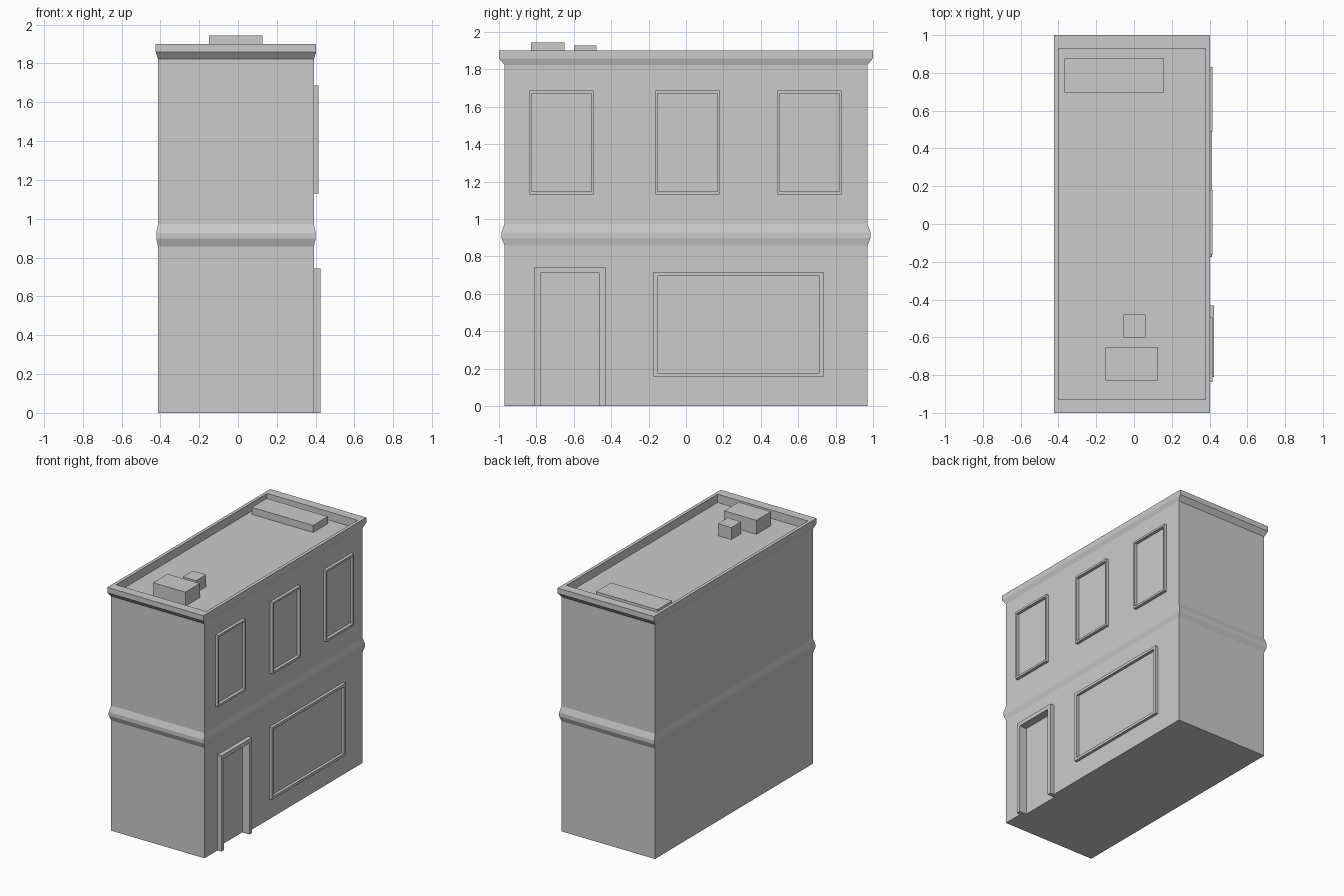
import bpy, bmesh
from mathutils import Vector

if "Cube" in bpy.data.objects:
    bpy.data.objects.remove(bpy.data.objects["Cube"])

CX = -0.0105      # building axis in x
HX, HY = 0.4015, 0.97   # wall half sizes
WALL = CX + HX    # street wall plane
ROOF = 1.835


def finish(bm, name):
    bmesh.ops.recalc_face_normals(bm, faces=bm.faces)
    me = bpy.data.meshes.new(name)
    bm.to_mesh(me)
    bm.free()
    ob = bpy.data.objects.new(name, me)
    bpy.context.collection.objects.link(ob)
    return ob


def box(name, lo, hi):
    bm = bmesh.new()
    bmesh.ops.create_cube(bm, size=1)
    lo, hi = Vector(lo), Vector(hi)
    for v in bm.verts:
        v.co = (lo + hi) / 2 + v.co * (hi - lo)
    return finish(bm, name)


def shell(name, profile):
    """Stack rectangular rings (x offset, y offset, z) into a closed solid."""
    bm = bmesh.new()
    rings = []
    for ox, oy, z in profile:
        rings.append([bm.verts.new((CX + sx * (HX + ox), sy * (HY + oy), z))
                      for sx, sy in ((-1, -1), (1, -1), (1, 1), (-1, 1))])
    for a, b in zip(rings, rings[1:]):
        for i in range(4):
            j = (i + 1) % 4
            bm.faces.new((a[i], a[j], b[j], b[i]))
    bm.faces.new(rings[0])
    bm.faces.new(rings[-1])
    return finish(bm, name)


def frame(name, y0, y1, z0, z1, wy, wz, front, back=WALL - 0.003, sill=True):
    """Surround on the street wall; without a sill it is open at the bottom."""
    bm = bmesh.new()
    zi = z0 + wz if sill else z0
    outer = [(y0, z0), (y0, z1), (y1, z1), (y1, z0)]
    inner = [(y0 + wy, zi), (y0 + wy, z1 - wz), (y1 - wy, z1 - wz), (y1 - wy, zi)]
    secs = []
    for o, i in zip(outer, inner):
        secs.append([bm.verts.new(c) for c in
                     ((back, *o), (front, *o), (front, *i), (back, *i))])
    pairs = list(zip(secs, secs[1:]))
    if sill:
        pairs.append((secs[-1], secs[0]))
    else:
        bm.faces.new(secs[0])
        bm.faces.new(secs[-1])
    for a, b in pairs:
        for i in range(4):
            j = (i + 1) % 4
            bm.faces.new((a[i], a[j], b[j], b[i]))
    return finish(bm, name)


# walls with belt course, cornice, parapet and sunken roof
building = shell("building_shell", [
    (0, 0, 0), (0, 0, 0.857),
    (0.009, 0.017, 0.898), (0.009, 0.017, 0.927), (0, 0, 0.973),
    (0, 0, 1.823), (0.012, 0.03, 1.859), (0.012, 0.03, 1.90),
    (-0.013, -0.042, 1.90), (-0.013, -0.042, ROOF)])

# doorway recess
cutter = box("doorway_cutter", (WALL - 0.03, -0.778, -0.1), (WALL + 0.1, -0.463, 0.711))
cutter.hide_render = True
mod = building.modifiers.new("doorway", 'BOOLEAN')
mod.operation = 'DIFFERENCE'
mod.solver = 'EXACT'
mod.object = cutter
bpy.context.view_layer.objects.active = building
bpy.ops.object.modifier_apply(modifier=mod.name)
bpy.data.objects.remove(cutter)

# door surround, shop window and upper windows
frame("door_frame", -0.81, -0.431, 0, 0.743, 0.032, 0.032, 0.424, sill=False)
frame("shop_window_frame", -0.174, 0.734, 0.155, 0.717, 0.021, 0.021, 0.413)
for n, y in enumerate((-0.665, 0.008, 0.661)):
    frame(f"upper_window_frame_{n + 1}", y - 0.171, y + 0.171, 1.13, 1.686,
          0.010, 0.016, 0.415)

# rooftop units
box("roof_unit_large", (-0.15, -0.828, ROOF), (0.127, -0.65, 1.944))
box("roof_unit_small", (-0.055, -0.60, ROOF), (0.06, -0.478, 1.928))
box("skylight", (-0.367, 0.695, ROOF), (0.16, 0.876, 1.89))
